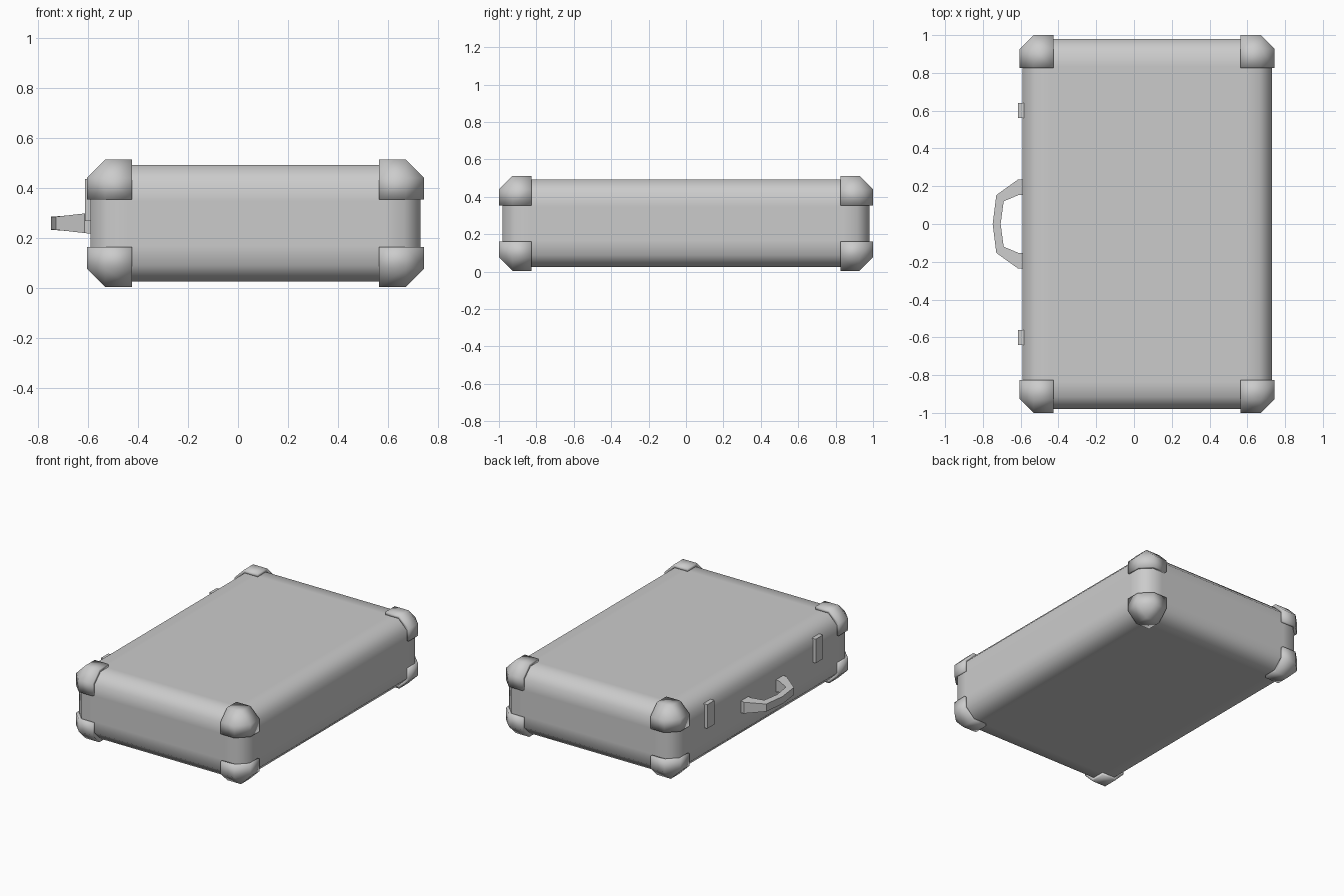
import bpy, bmesh, math
from mathutils import Vector

if "Cube" in bpy.data.objects:
    bpy.data.objects.remove(bpy.data.objects["Cube"])

CENTER = Vector((0.07, 0.0, 0.2575))


def finish(bm, name, loc, angle=None):
    bmesh.ops.recalc_face_normals(bm, faces=bm.faces[:])
    me = bpy.data.meshes.new(name)
    bm.to_mesh(me)
    bm.free()
    ob = bpy.data.objects.new(name, me)
    ob.location = loc
    bpy.context.collection.objects.link(ob)
    bpy.ops.object.select_all(action='DESELECT')
    ob.select_set(True)
    bpy.context.view_layer.objects.active = ob
    if angle:
        bpy.ops.object.shade_smooth_by_angle(angle=math.radians(angle))
    return ob


def chamfered_box(half, chamfer):
    bm = bmesh.new()
    bmesh.ops.create_cube(bm, size=2.0)
    bmesh.ops.scale(bm, vec=half, verts=bm.verts[:])
    if chamfer:
        bmesh.ops.bevel(bm, geom=bm.edges[:], offset=chamfer, segments=1,
                        affect='EDGES', profile=0.5)
    return bm


def cut(bm, axis, pos, remove=False):
    co, no = Vector((0, 0, 0)), Vector((0, 0, 0))
    co[axis], no[axis] = pos, 1.0
    bmesh.ops.bisect_plane(bm, geom=bm.verts[:] + bm.edges[:] + bm.faces[:],
                           plane_co=co, plane_no=no, clear_inner=remove)


# Case body: chamfered box with support loops so the edges shade round
half = (0.66, 0.98, 0.234)
body = chamfered_box(half, 0.065)
for axis in range(3):
    for side in (-1, 1):
        cut(body, axis, side * (half[axis] - 0.145))
finish(body, "case_body", CENTER, 60)

# Corner caps: one corner of a slightly larger box, mirrored to all eight
cap = chamfered_box((0.675, 1.0, 0.2545), 0.073)
for axis, pos in enumerate((0.495, 0.825, 0.096)):
    cut(cap, axis, pos, remove=True)
caps = finish(cap, "corner_caps", CENTER, 60)
shell = caps.modifiers.new("Thickness", 'SOLIDIFY')
shell.thickness = 0.025
shell.offset = -1.0
mirror = caps.modifiers.new("Mirror", 'MIRROR')
mirror.use_axis = (True, True, True)

# Two latches on the handle side
for side, label in ((-1, "front"), (1, "back")):
    finish(chamfered_box((0.025, 0.04, 0.084), 0), label + "_latch",
           (-0.588, side * 0.6, 0.35))

# Handle: tapered strap lofted along outer and inner path points
outer = [(-0.57, 0.235), (-0.615, 0.235), (-0.729, 0.153), (-0.748, 0.0)]
inner = [(-0.57, 0.153), (-0.612, 0.153), (-0.69, 0.12), (-0.706, 0.0)]
outer += [(x, -y) for x, y in outer[-2::-1]]
inner += [(x, -y) for x, y in inner[-2::-1]]


def half_height(x):
    return max(0.026, 0.042 - 0.115 * (-0.59 - x))


bm = bmesh.new()
rings = []
for (ox, oy), (ix, iy) in zip(outer, inner):
    ho, hi = half_height(ox), half_height(ix)
    rings.append([bm.verts.new(p) for p in
                  ((ox, oy, -ho), (ox, oy, ho), (ix, iy, hi), (ix, iy, -hi))])
for a, b in zip(rings, rings[1:]):
    for i in range(4):
        j = (i + 1) % 4
        bm.faces.new((a[i], a[j], b[j], b[i]))
bm.faces.new(rings[0])
bm.faces.new(rings[-1][::-1])
finish(bm, "carry_handle", (0, 0, 0.2575), 30)
